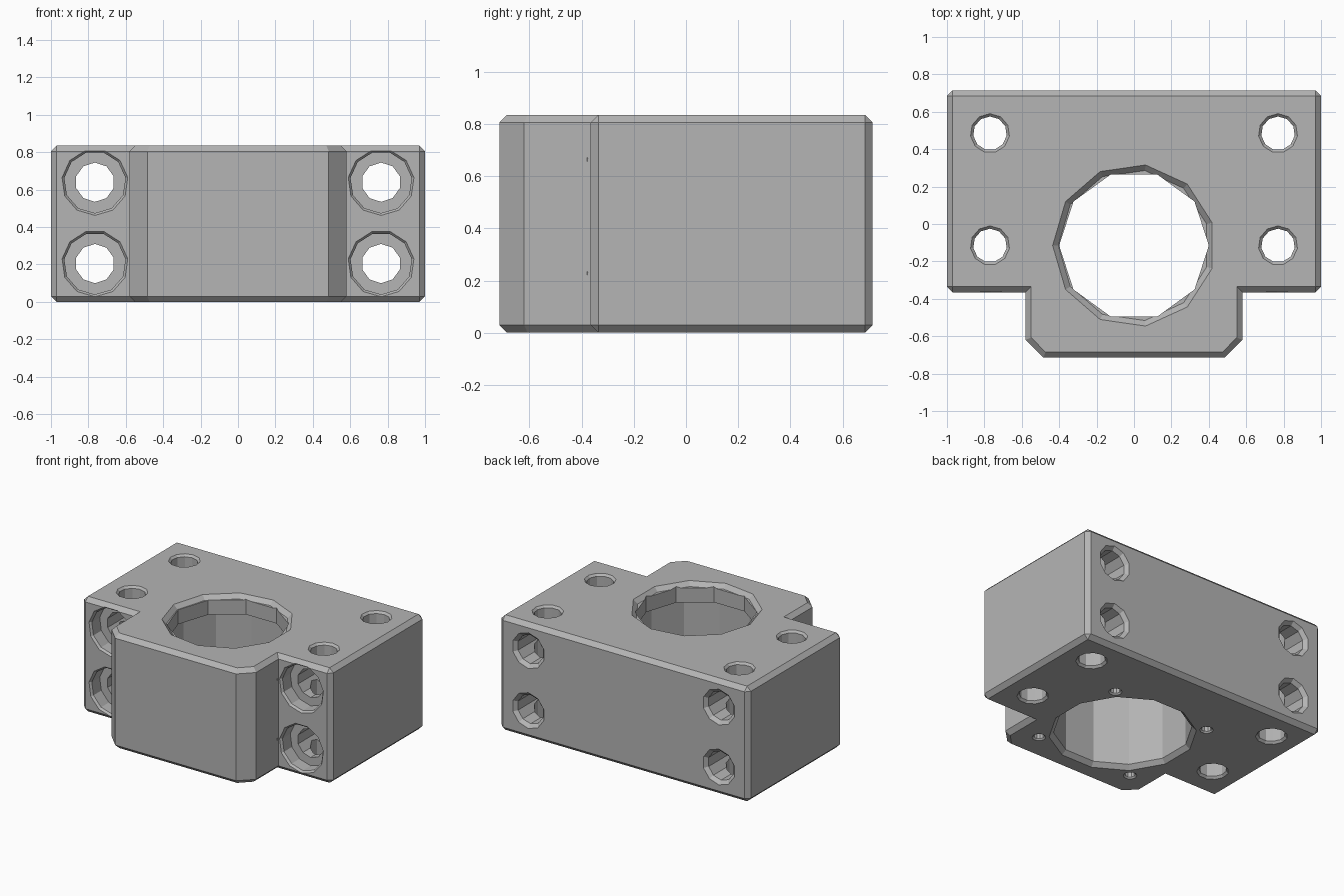
import bpy, bmesh
from math import cos, sin, pi
from mathutils import Matrix, Vector

cube = bpy.data.objects.get("Cube")
if cube:
    bpy.data.objects.remove(cube, do_unlink=True)

H = 0.835        # block height
C = 0.03         # edge chamfer
BORE_Y = -0.115  # bore centre

grey = bpy.data.materials.new("machined_grey")
grey.use_nodes = True
color = (0.46, 0.46, 0.46, 1)
grey.diffuse_color = color
grey.node_tree.nodes["Principled BSDF"].inputs["Base Color"].default_value = color


def make_object(name, bm):
    bmesh.ops.recalc_face_normals(bm, faces=bm.faces)
    mesh = bpy.data.meshes.new(name)
    bm.to_mesh(mesh)
    bm.free()
    mesh.materials.append(grey)
    obj = bpy.data.objects.new(name, mesh)
    bpy.context.collection.objects.link(obj)
    return obj


def loft(bm, rings):
    """Skin a list of equal-length point rings and cap both ends."""
    loops = [[bm.verts.new(p) for p in ring] for ring in rings]
    n = len(loops[0])
    for a, b in zip(loops, loops[1:]):
        for i in range(n):
            j = (i + 1) % n
            bm.faces.new((a[i], a[j], b[j], b[i]))
    bm.faces.new(loops[0])
    bm.faces.new(loops[-1])


def turned(bm, profile, sides, phase, matrix):
    """Lathe (radius, height) pairs into a faceted plug."""
    angles = [phase + 2 * pi * i / sides for i in range(sides)]
    loft(bm, [[matrix @ Vector((r * cos(a), r * sin(a), h)) for a in angles]
              for r, h in profile])


def cut(target, name, plugs):
    bm = bmesh.new()
    for plug in plugs:
        turned(bm, *plug)
    cutter = make_object(name, bm)
    cutter.hide_render = True
    mod = target.modifiers.new(name, 'BOOLEAN')
    mod.operation = 'DIFFERENCE'
    mod.solver = 'EXACT'
    mod.object = cutter
    bpy.context.view_layer.objects.active = target
    bpy.ops.object.modifier_apply(modifier=name)
    bpy.data.objects.remove(cutter, do_unlink=True)


# Block: T-shaped outline, chamfered all round
outer = [(1 - C, 0.715), (1, 0.715 - C), (1, -0.365 + C), (1 - C, -0.365),
         (0.58, -0.365), (0.58, -0.62), (0.485, -0.715)]
inner = [(1 - C, 0.715 - C)] * 2 + [(1 - C, -0.365 + C)] * 2 + [
         (0.58 - C, -0.365 + C), (0.58 - C, -0.607), (0.473, -0.715 + C)]


def ring(half, z):
    return [(x, y, z) for x, y in half] + [(-x, y, z) for x, y in reversed(half)]


bm = bmesh.new()
loft(bm, [ring(inner, 0), ring(outer, C), ring(outer, H - C), ring(inner, H)])
bmesh.ops.remove_doubles(bm, verts=bm.verts, dist=0.0001)
block = make_object("bearing_block", bm)

# Main bore: wide seat from below, narrower lip above
centre = Matrix.Translation((0, BORE_Y, 0))
cut(block, "bore_seat", [([(0.50, -0.015), (0.455, 0.03), (0.455, 0.70)],
                          12, pi / 12, centre)])
cut(block, "bore_lip", [([(0.40, 0.6), (0.40, H + 0.1)], 10, 0, centre)])
cut(block, "bore_rim", [([(0.405, H - 0.03), (0.435, H), (0.445, H + 0.01)],
                         11, pi, centre)])

# Vertical mounting holes, countersunk at both ends
shaft = [(0.12, -0.015), (0.09, 0.015), (0.09, H - 0.015), (0.12, H + 0.015)]
cut(block, "vertical_holes",
    [(shaft, 11, pi / 2, Matrix.Translation((x, y, 0)))
     for x in (-0.77, 0.77) for y in (BORE_Y, 0.485)])

# Horizontal bolt holes, counterbored at the front, countersunk at the back
to_y = Matrix.Rotation(-pi / 2, 4, 'X')
spots = [(x, z) for x in (-0.765, 0.765) for z in (0.205, 0.64)]
bolt = [(0.105, -0.5), (0.105, 0.69), (0.155, 0.74)]
head = [(0.19, -0.38), (0.165, -0.35), (0.165, -0.26)]
for name, profile, sides in (("bolt_holes", bolt, 10), ("head_recesses", head, 11)):
    cut(block, name, [(profile, sides, pi / 2, Matrix.Translation((x, 0, z)) @ to_y)
                      for x, z in spots])

# Small blind holes under the bore
small = [(0.06, -0.015), (0.035, 0.01), (0.035, 0.25)]
cut(block, "cover_screw_holes",
    [(small, 10, 0, Matrix.Translation((x, BORE_Y + y, 0)))
     for x in (-0.39, 0.39) for y in (-0.39, 0.39)])
